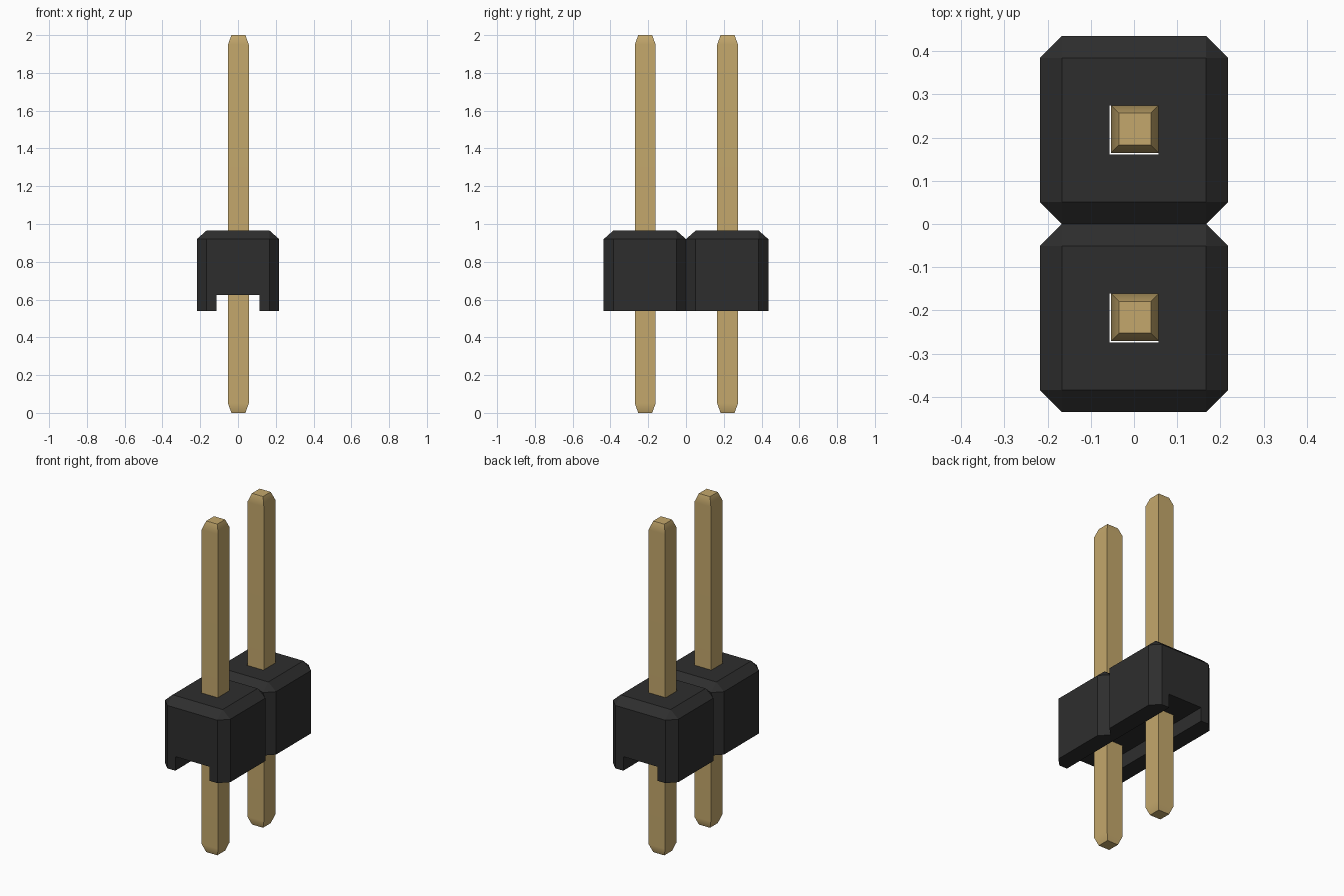
import bpy, bmesh, math

cube = bpy.data.objects.get("Cube")
if cube:
    bpy.data.objects.remove(cube, do_unlink=True)

PITCH = 0.436               # distance between pins, and size of one block
HALF = PITCH / 2
CH = 0.051                  # block corner chamfer
Z_LOW, Z_SHOULDER, Z_TOP = 0.54, 0.92, 0.965


def make_material(name, rgb):
    m = bpy.data.materials.new(name)
    m.use_nodes = True
    m.diffuse_color = (*rgb, 1)
    m.node_tree.nodes["Principled BSDF"].inputs["Base Color"].default_value = (*rgb, 1)
    return m


black = make_material("black plastic", (0.027, 0.027, 0.027))
gold = make_material("gold metal", (0.55, 0.39, 0.15))


def make_object(name, bm, mat=None):
    bmesh.ops.recalc_face_normals(bm, faces=bm.faces[:])
    mesh = bpy.data.meshes.new(name)
    bm.to_mesh(mesh)
    bm.free()
    ob = bpy.data.objects.new(name, mesh)
    bpy.context.collection.objects.link(ob)
    if mat:
        mesh.materials.append(mat)
    return ob


def activate(ob):
    bpy.ops.object.select_all(action='DESELECT')
    ob.select_set(True)
    bpy.context.view_layer.objects.active = ob


def loft(bm, rings):
    """Skin stacked rings of points, closing both ends."""
    loops = [[bm.verts.new(p) for p in r] for r in rings]
    n = len(loops[0])
    for a, b in zip(loops, loops[1:]):
        for i in range(n):
            j = (i + 1) % n
            bm.faces.new((a[i], a[j], b[j], b[i]))
    bm.faces.new(loops[0])
    bm.faces.new(loops[-1])


def square(h, z, x=0, y=0):
    return [(x + sx * h, y + sy * h, z) for sx, sy in ((-1, -1), (1, -1), (1, 1), (-1, 1))]


def box(name, sx, sy, z0, z1, y=0):
    bm = bmesh.new()
    loft(bm, [[(a * sx, y + b * sy, z) for a, b in ((-1, -1), (1, -1), (1, 1), (-1, 1))]
              for z in (z0, z1)])
    return make_object(name, bm)


# Housing: two eight-sided blocks with chamfered tops, joined at the waist
bm = bmesh.new()
i = HALF - CH
octagon = [(i, -HALF), (HALF, -i), (HALF, i), (i, HALF),
           (-i, HALF), (-HALF, i), (-HALF, -i), (-i, -HALF)]
for y in (-HALF, HALF):
    low, mid = ([(px, py + y, z) for px, py in octagon] for z in (Z_LOW, Z_SHOULDER))
    top = [(math.copysign(i, px), math.copysign(i, py) + y, Z_TOP) for px, py in octagon]
    loft(bm, [low, mid, top])
bmesh.ops.remove_doubles(bm, verts=bm.verts[:], dist=1e-4)
inner = [f for f in bm.faces if all(abs(v.co.y) < 1e-4 for v in f.verts)]
bmesh.ops.delete(bm, geom=inner, context='FACES_ONLY')
housing = make_object("housing", bm, black)

# Channel under the housing and the pin holes
cutters = [box("channel_cutter", 0.114, 0.6, 0.4, 0.625)]
cutters += [box("hole_cutter", 0.057, 0.057, 0.6, 1.1, y) for y in (-HALF, HALF)]
for c in cutters:
    c.hide_render = True
    mod = housing.modifiers.new("cut", 'BOOLEAN')
    mod.operation = 'DIFFERENCE'
    mod.solver = 'EXACT'
    mod.object = c
    activate(housing)
    bpy.ops.object.modifier_apply(modifier=mod.name)
    bpy.data.objects.remove(c, do_unlink=True)
for p in housing.data.polygons:
    p.use_smooth = False

# Square pins with tapered tips, sitting slightly off the hole centres
for name, y in (("front_pin", -HALF), ("back_pin", HALF)):
    bm = bmesh.new()
    loft(bm, [square(h, z, 0.002, y + 0.002) for h, z in
              ((0.037, 0), (0.055, 0.05), (0.055, 1.95), (0.037, 2))])
    pin = make_object(name, bm, gold)
    activate(pin)
    bpy.ops.object.shade_smooth_by_angle(angle=math.radians(30))
    weighted = pin.modifiers.new("weighted normals", 'WEIGHTED_NORMAL')
    weighted.keep_sharp = True
